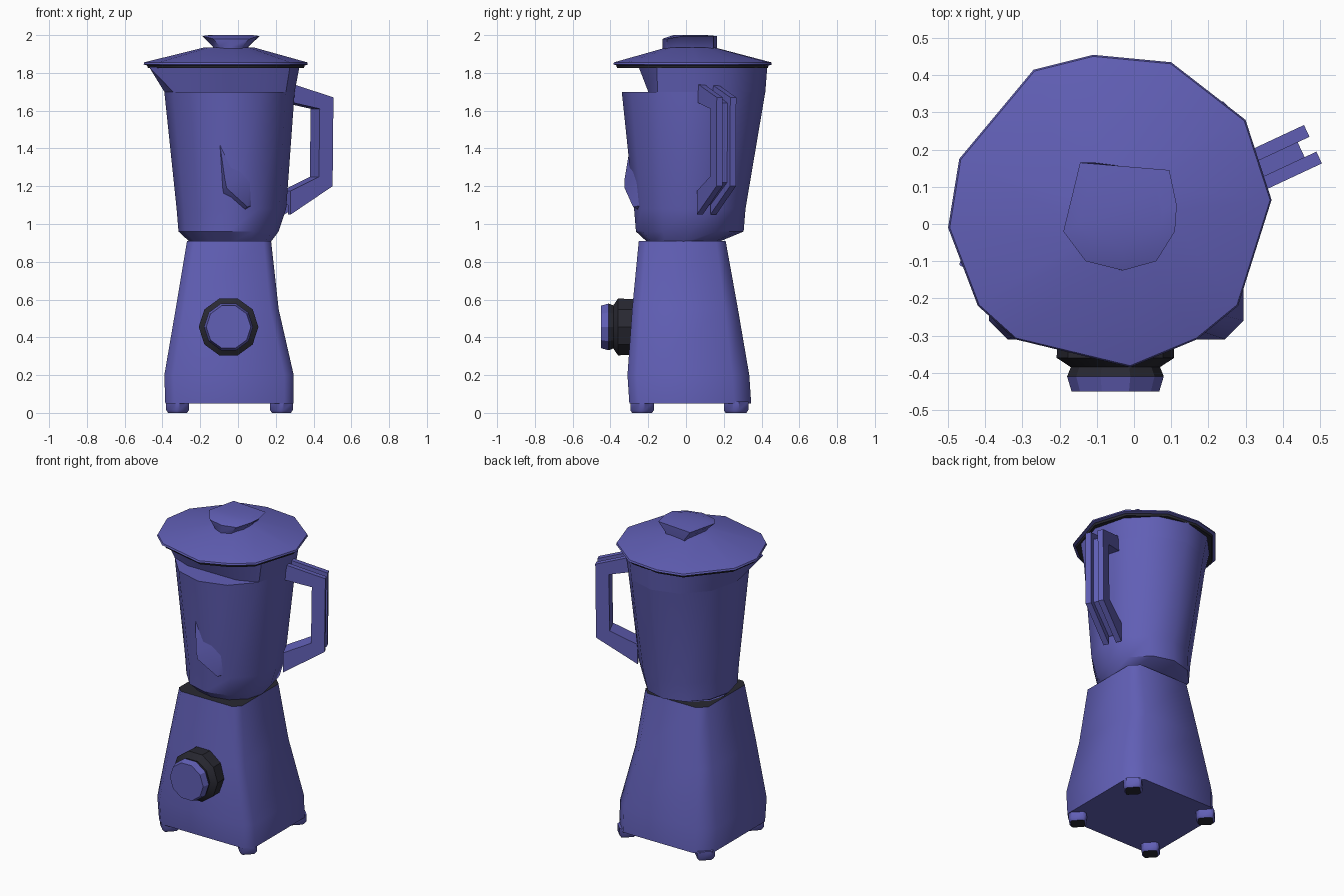
import bpy, bmesh, math
from mathutils import Vector

if "Cube" in bpy.data.objects:
    bpy.data.objects.remove(bpy.data.objects["Cube"])


def material(name, color):
    m = bpy.data.materials.new(name)
    m.diffuse_color = (*color, 1)
    m.use_nodes = True
    m.node_tree.nodes["Principled BSDF"].inputs["Base Color"].default_value = m.diffuse_color
    return m


violet = material("violet_blue", (0.12, 0.115, 0.47))
dark = material("dark_grey", (0.022, 0.022, 0.032))


def finish(bm, name, angle=40, is_dark=None):
    bmesh.ops.recalc_face_normals(bm, faces=bm.faces[:])
    bm.normal_update()
    if is_dark:
        for f in bm.faces:
            f.material_index = int(is_dark(f.calc_center_median(), f.normal))
    me = bpy.data.meshes.new(name)
    bm.to_mesh(me)
    bm.free()
    me.materials.append(violet)
    me.materials.append(dark)
    ob = bpy.data.objects.new(name, me)
    bpy.context.collection.objects.link(ob)
    bpy.ops.object.select_all(action='DESELECT')
    ob.select_set(True)
    bpy.context.view_layer.objects.active = ob
    bpy.ops.object.shade_smooth_by_angle(angle=math.radians(angle))
    return ob


def loft(name, rings, angle=40, is_dark=None):
    """Skin closed rings of equal length and cap both ends."""
    bm = bmesh.new()
    vs = [[bm.verts.new(p) for p in r] for r in rings]
    n = len(vs[0])
    for a, b in zip(vs, vs[1:]):
        for i in range(n):
            j = (i + 1) % n
            bm.faces.new((a[i], a[j], b[j], b[i]))
    bm.faces.new(vs[0])
    bm.faces.new(vs[-1])
    return finish(bm, name, angle, is_dark)


def box_ring(z, x0, x1, y0, y1, c, d):
    """Rectangle with front corners chamfered by c and back corners by d."""
    return [(x0 + c, y0, z), (x1 - c, y0, z), (x1, y0 + c, z), (x1, y1 - d, z),
            (x1 - d, y1, z), (x0 + d, y1, z), (x0, y1 - d, z), (x0, y0 + c, z)]


def oval(z, cx, cy, rx, ry, n=12):
    return [(cx + rx * math.cos(math.tau * i / n),
             cy + ry * math.sin(math.tau * i / n), z) for i in range(n)]


# Motor base with a dark top plate
loft("motor_base", [
    box_ring(0.05, -0.385, 0.295, -0.30, 0.345, 0.05, 0.09),
    box_ring(0.20, -0.39, 0.295, -0.31, 0.335, 0.05, 0.09),
    box_ring(0.55, -0.33, 0.215, -0.285, 0.275, 0.045, 0.07),
    box_ring(0.91, -0.27, 0.175, -0.25, 0.21, 0.04, 0.05)],
    50, lambda c, n: c.z > 0.9)

# Four feet with dark soles
for sx, x0, x1 in (("left", -0.38, -0.26), ("right", 0.17, 0.29)):
    for sy, y0, y1 in (("front", -0.295, -0.17), ("back", 0.20, 0.33)):
        loft(f"foot_{sy}_{sx}", [
            box_ring(0.0, x0 + 0.01, x1 - 0.01, y0 + 0.01, y1 - 0.01, 0.045, 0.045),
            box_ring(0.015, x0, x1, y0, y1, 0.05, 0.05),
            box_ring(0.06, x0, x1, y0, y1, 0.05, 0.05)],
            40, lambda c, n: n.z < -0.9)

# Dial: dark ring with a violet cap
dial = [(-0.27, 0.155), (-0.36, 0.158), (-0.385, 0.12), (-0.41, 0.13), (-0.45, 0.118)]
loft("dial", [[(-0.05 + r * math.cos(math.tau * i / 10), y,
                0.455 + r * math.sin(math.tau * i / 10)) for i in range(10)]
              for y, r in dial], 30, lambda c, n: c.y > -0.41)

# Jar: round body, neck set back at the front, lip with pouring spout on the left
body_top = oval(1.70, -0.045, 0.04, 0.345, 0.38)
neck = [(x, max(y, -0.20), z) for x, y, z in body_top]
lip = [(x, max(y, -0.25), z) for x, y, z in oval(1.83, -0.05, 0.04, 0.375, 0.39)]
lip[7] = (-0.47, -0.11, 1.83)
loft("jar", [oval(0.90, -0.04, -0.02, 0.21, 0.18),
             oval(0.96, -0.05, 0.02, 0.265, 0.285),
             oval(1.08, -0.035, 0.02, 0.29, 0.295),
             body_top, neck, lip], 35)

# Raised ridge on the front of the jar
bm = bmesh.new()
for p in [(-0.10, -0.29, 1.45), (-0.09, -0.23, 1.14), (-0.07, -0.325, 1.24),
          (-0.06, -0.325, 1.19), (0.05, -0.28, 1.09), (0.08, -0.23, 1.10),
          (0.03, -0.24, 1.07), (0.07, -0.25, 1.30), (0.0, -0.25, 1.42)]:
    bm.verts.new(p)
bmesh.ops.convex_hull(bm, input=bm.verts[:])
finish(bm, "jar_ridge", 50)

# Handle: two rails joined by a recessed web, turned towards the back right
turn = math.radians(25)
along = Vector((math.cos(turn), math.sin(turn), 0))
across = Vector((-math.sin(turn), math.cos(turn), 0))
origin = Vector((0.30, 0.13, 0))


def handle_part(name, outer, inner, w0, w1):
    bm = bmesh.new()
    cols = []
    for o, i in zip(outer, inner):
        cols.append([bm.verts.new(origin + along * u + across * w + Vector((0, 0, z)))
                     for (u, z), w in ((o, w0), (o, w1), (i, w1), (i, w0))])
    for a, b in zip(cols, cols[1:]):
        for k in range(4):
            m = (k + 1) % 4
            bm.faces.new((a[k], a[m], b[m], b[k]))
    bm.faces.new(cols[0])
    bm.faces.new(cols[-1])
    finish(bm, name, 30)


inner = [(-0.05, 1.645), (0.12, 1.61), (0.115, 1.25), (-0.05, 1.175)]
outer = [(-0.05, 1.745), (0.20, 1.67), (0.195, 1.20), (-0.05, 1.05)]
web = [(-0.05, 1.71), (0.165, 1.64), (0.16, 1.22), (-0.05, 1.10)]
handle_part("handle_rail_front", outer, inner, -0.057, -0.022)
handle_part("handle_rail_back", outer, inner, 0.022, 0.057)
handle_part("handle_web", web, inner, -0.022, 0.022)

# Lid: faceted cone with a thin rim
rim = [(0.37, 0.065), (0.30, 0.28), (0.10, 0.435), (-0.11, 0.455), (-0.27, 0.415),
       (-0.47, 0.175), (-0.50, -0.01), (-0.42, -0.22), (-0.32, -0.31),
       (-0.01, -0.385), (0.17, -0.31), (0.28, -0.22)]


def scaled(points, sx, sy, z, cx=-0.04, cy=0.02):
    return [(cx + (x - cx) * sx, cy + (y - cy) * sy, z) for x, y in points]


loft("lid", [scaled(rim, 0.95, 0.95, 1.838), scaled(rim, 1, 1, 1.845),
             scaled(rim, 0.99, 0.99, 1.856), scaled(rim, 0.30, 0.30, 1.935)], 40)

# Dark seal between the lid and the jar
loft("lid_seal", [scaled(rim, 0.95, 0.95, 1.826), scaled(rim, 0.96, 0.96, 1.839)],
     40, lambda c, n: True)

# Knob: flares outwards to the sides, straight at front and back
knob = [(0.115, 0.05), (0.095, 0.145), (-0.145, 0.165), (-0.19, -0.02),
        (-0.13, -0.10), (-0.03, -0.125), (0.06, -0.10), (0.11, -0.02)]
top = [(x, y, 1.995 if y > -0.05 else 1.98) for x, y in knob]
loft("lid_knob", [scaled(knob, 0.6, 0.95, 1.90), scaled(knob, 0.62, 1, 1.94), top,
                  scaled(knob, 0.75, 0.6, 2.0)], 50)
